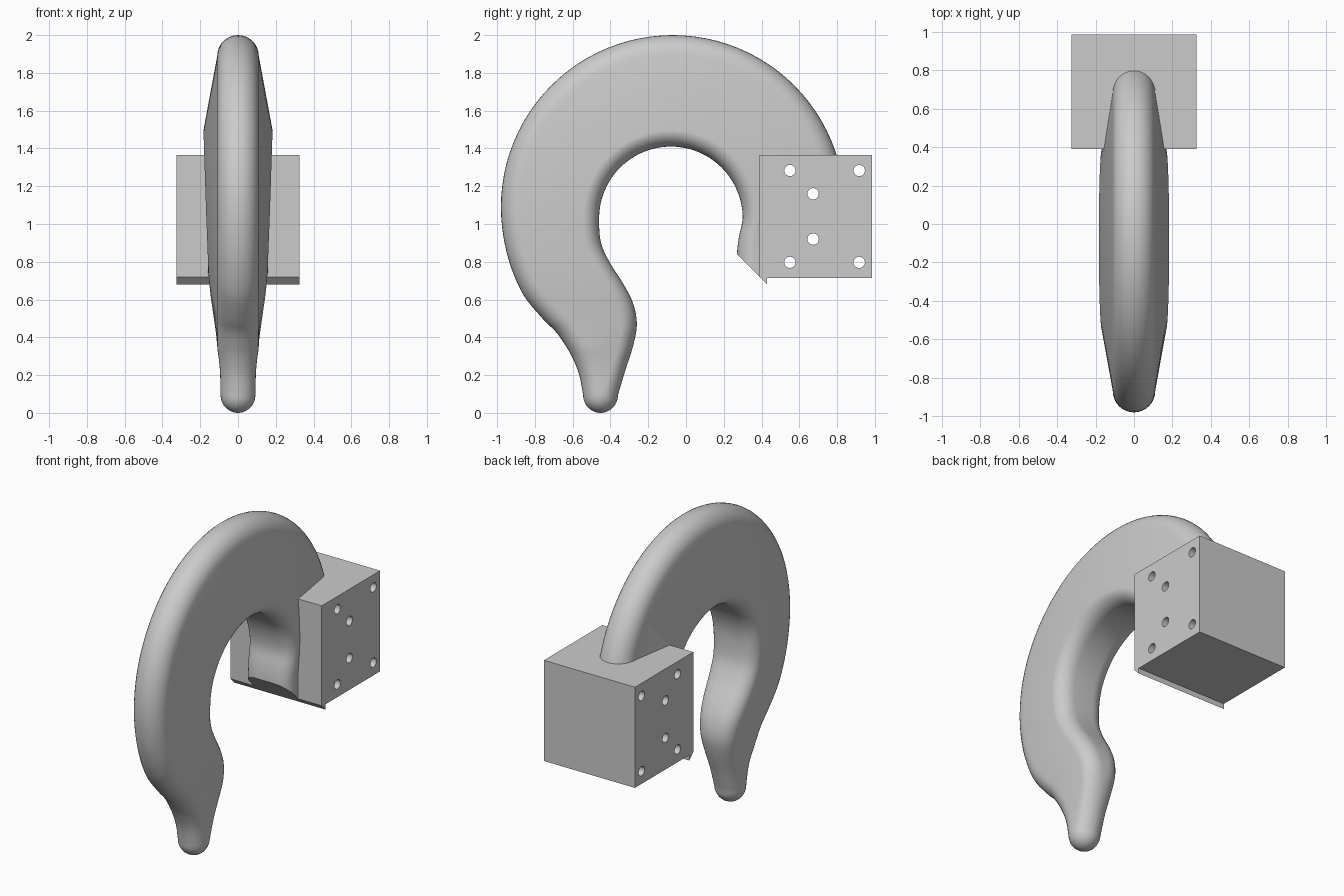
import bpy, bmesh, math
from mathutils import Matrix, Vector

if "Cube" in bpy.data.objects:
    bpy.data.objects.remove(bpy.data.objects["Cube"], do_unlink=True)

grey = bpy.data.materials.new("light grey")
grey.use_nodes = True
colour = (0.6, 0.6, 0.6, 1)
grey.diffuse_color = colour
grey.node_tree.nodes["Principled BSDF"].inputs["Base Color"].default_value = colour


def make_object(name, bm):
    bmesh.ops.recalc_face_normals(bm, faces=bm.faces)
    mesh = bpy.data.meshes.new(name)
    bm.to_mesh(mesh)
    bm.free()
    mesh.materials.append(grey)
    obj = bpy.data.objects.new(name, mesh)
    bpy.context.collection.objects.link(obj)
    return obj


def boolean(target, other, operation):
    """Apply a boolean to target and remove the other object."""
    other.hide_render = True
    mod = target.modifiers.new("cut", 'BOOLEAN')
    mod.operation, mod.solver, mod.object = operation, 'EXACT', other
    bpy.context.view_layer.objects.active = target
    bpy.ops.object.modifier_apply(modifier=mod.name)
    bpy.data.objects.remove(other, do_unlink=True)


def spline(rows, steps):
    """Catmull-Rom interpolation of rows of numbers."""
    out = []
    for i in range(len(rows) - 1):
        quad = (rows[max(i - 1, 0)], rows[i], rows[i + 1], rows[min(i + 2, len(rows) - 1)])
        for k in range(steps):
            t = k / steps
            out.append([b + 0.5 * t * (c - a + t * (2 * a - 5 * b + 4 * c - d + t * (3 * (b - c) + d - a)))
                        for a, b, c, d in zip(*quad)])
    return out + [list(rows[-1])]


def section(inner_y, inner_z, outer_y, outer_z, half, scale=1.0):
    """Wedge section: narrow round outside edge, broad softened inside edge."""
    inner, outer = Vector((0, inner_y, inner_z)), Vector((0, outer_y, outer_z))
    length = (inner - outer).length
    nose = min(0.11, half) * scale
    corner = min(0.1, half) * scale
    depth = min(0.085, length / 2)
    half *= scale
    nose_depth = min(nose, length / 2)
    pts = []
    for k in range(9):
        a = math.radians(90 * k / 8)
        pts.append((nose_depth * (1 - math.cos(a)), nose * math.sin(a)))
    for k in range(9):
        a = math.radians(90 - 90 * k / 8)
        pts.append((length - depth + depth * math.sin(math.pi / 2 - a),
                    half - corner + corner * math.sin(a)))
    if pts[-1][1] < 1e-5:
        mirrored = pts[-2:0:-1]
    else:
        mirrored = pts[:0:-1]
    ring = pts + [(u, -w) for u, w in mirrored]
    # keep the same point count on every ring
    if len(mirrored) == len(pts) - 2:
        ring.insert(len(pts), (length, -1e-4))
    way = (inner - outer).normalized()
    return [outer + way * u + Vector((w, 0, 0)) for u, w in ring]


# Hook: buried end, round arc, then the reverse bend down to the tip
rows = [(.27, .70, .75, .78, .16), (.27, .84, .80, .88, .16), (.28, .93, .82, .95, .163)]
for deg in range(0, 181, 15):
    c, s = math.cos(math.radians(deg)), math.sin(math.radians(deg))
    rows.append((-.08 + .38 * c, 1.03 + .38 * s, -.07 + .91 * c, 1.09 + .91 * s, .168 + .015 * s))
rows += [(-.45, .90, -.95, .85, .162), (-.40, .79, -.87, .64, .157), (-.33, .68, -.76, .50, .148),
         (-.28, .58, -.69, .43, .135), (-.26, .47, -.64, .36, .12), (-.28, .355, -.60, .29, .105),
         (-.32, .23, -.565, .20, .095), (-.36, .095, -.545, .095, .0925)]
rings = [section(*row) for row in spline(rows, 4)]

# Round tip
for k in range(1, 8):
    a = math.radians(12 * k)
    r, z = .0925 * math.cos(a), .095 - .095 * math.sin(a)
    rings.append(section(-.4525 + r, z, -.4525 - r, z, .0925, math.cos(a)))

bm = bmesh.new()
loops = [[bm.verts.new(p) for p in ring] for ring in rings]
for one, two in zip(loops, loops[1:]):
    n = len(one)
    for i in range(n):
        j = (i + 1) % n
        bm.faces.new((one[i], one[j], two[j], two[i]))
bm.faces.new(loops[0])
bm.faces.new(loops[-1])
hook = make_object("hook", bm)

# Slanted underside of the hook's root
bm = bmesh.new()
slope = Vector((0, 1, 1)).normalized()
bmesh.ops.create_cube(bm, size=1, matrix=Matrix.Translation(Vector((0, .35, .76)) - slope * .2)
                      @ Matrix.Rotation(math.radians(-45), 4, 'X') @ Matrix.Diagonal((.8, .4, .4, 1)))
boolean(hook, make_object("root_cutter", bm), 'DIFFERENCE')

# Mounting block with a small lip under its front edge
bm = bmesh.new()
profile = [(.39, 1.365), (.985, 1.365), (.985, .715), (.43, .715), (.43, .68), (.39, .72)]
face = bm.faces.new([bm.verts.new((-.325, y, z)) for y, z in profile])
extruded = bmesh.ops.extrude_face_region(bm, geom=[face])
bmesh.ops.translate(bm, vec=(.65, 0, 0),
                    verts=[v for v in extruded["geom"] if isinstance(v, bmesh.types.BMVert)])
block = make_object("mounting_block", bm)
boolean(block, hook, 'UNION')
block.name = "hook_with_mounting_block"

# Bolt holes through the block
bm = bmesh.new()
for y, offset in ((.55, .243), (.917, .243), (.673, .12)):
    for side in (-1, 1):
        bmesh.ops.create_cone(bm, cap_ends=True, segments=24, radius1=.03, radius2=.03, depth=1,
                              matrix=Matrix.Translation((0, y, 1.04 + side * offset))
                              @ Matrix.Rotation(math.pi / 2, 4, 'Y'))
boolean(block, make_object("bolt_hole_cutter", bm), 'DIFFERENCE')

bpy.ops.object.select_all(action='DESELECT')
block.select_set(True)
bpy.context.view_layer.objects.active = block
bpy.ops.object.shade_smooth_by_angle(angle=math.radians(30))
